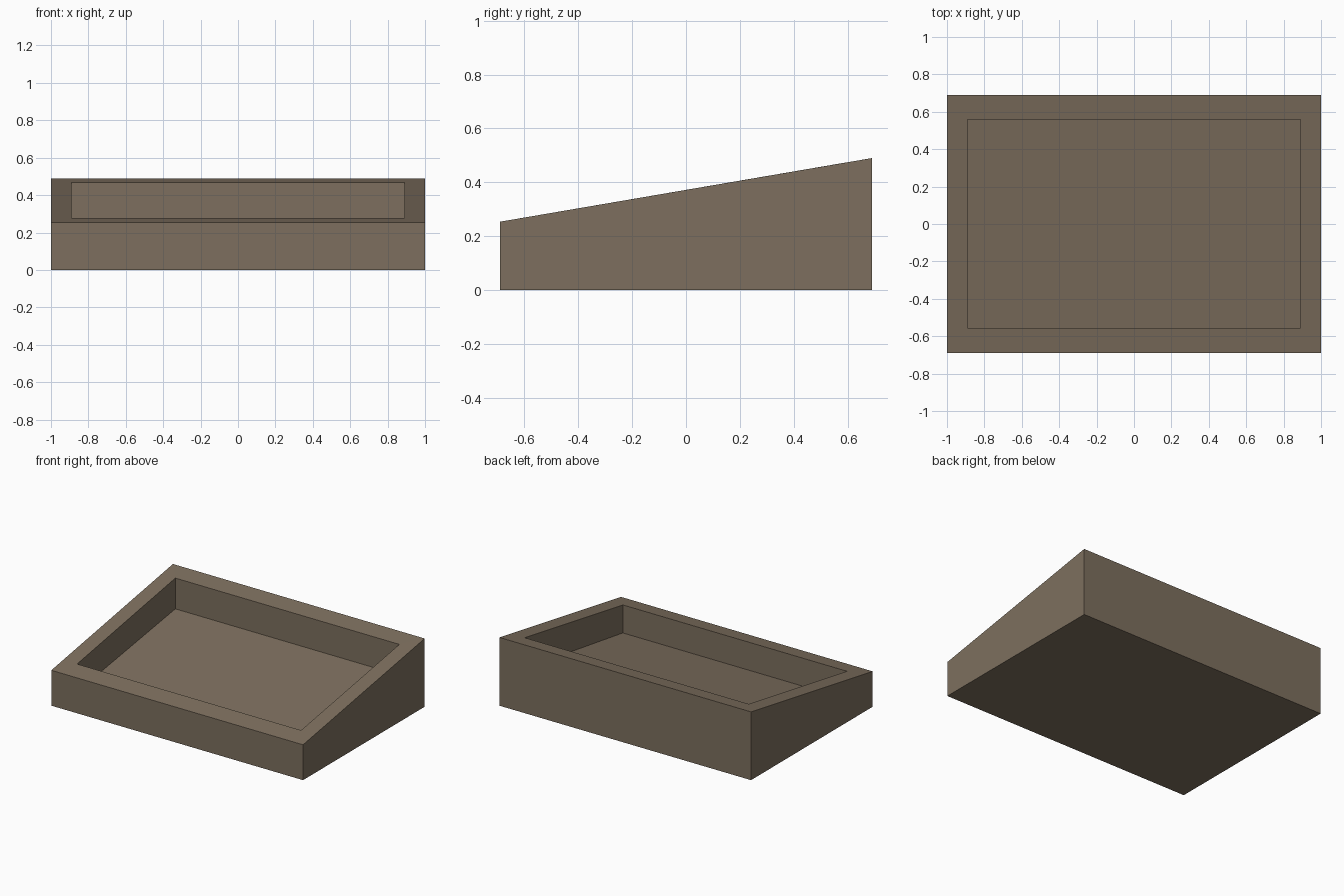
import bpy, bmesh

if "Cube" in bpy.data.objects:
    bpy.data.objects.remove(bpy.data.objects["Cube"])

mat = bpy.data.materials.new("brown_grey")
mat.diffuse_color = (0.205, 0.159, 0.112, 1)
mat.use_nodes = True
mat.node_tree.nodes["Principled BSDF"].inputs["Base Color"].default_value = mat.diffuse_color

bm = bmesh.new()


def ring(x, y0, z0, y1, z1):
    """Four corners: front edge at (y0, z0), back edge at (y1, z1)."""
    return [bm.verts.new(p) for p in
            ((-x, y0, z0), (x, y0, z0), (x, y1, z1), (-x, y1, z1))]


# Rings from underside, up the outer walls, over the rim, down to the tray floor
rings = [
    ring(1.0, -0.69, 0.0, 0.69, 0.0),
    ring(1.0, -0.69, 0.254, 0.69, 0.49),
    ring(0.89, -0.555, 0.277, 0.56, 0.468),
    ring(0.89, -0.555, 0.076, 0.56, 0.247),
]
for a, b in zip(rings, rings[1:]):
    for i in range(4):
        j = (i + 1) % 4
        bm.faces.new((a[i], a[j], b[j], b[i]))
bm.faces.new(rings[0][::-1])  # underside
bm.faces.new(rings[-1])       # sloping tray floor
bmesh.ops.recalc_face_normals(bm, faces=bm.faces)

mesh = bpy.data.meshes.new("sloped_tray")
bm.to_mesh(mesh)
bm.free()
mesh.materials.append(mat)
tray = bpy.data.objects.new("sloped_tray", mesh)
bpy.context.collection.objects.link(tray)
